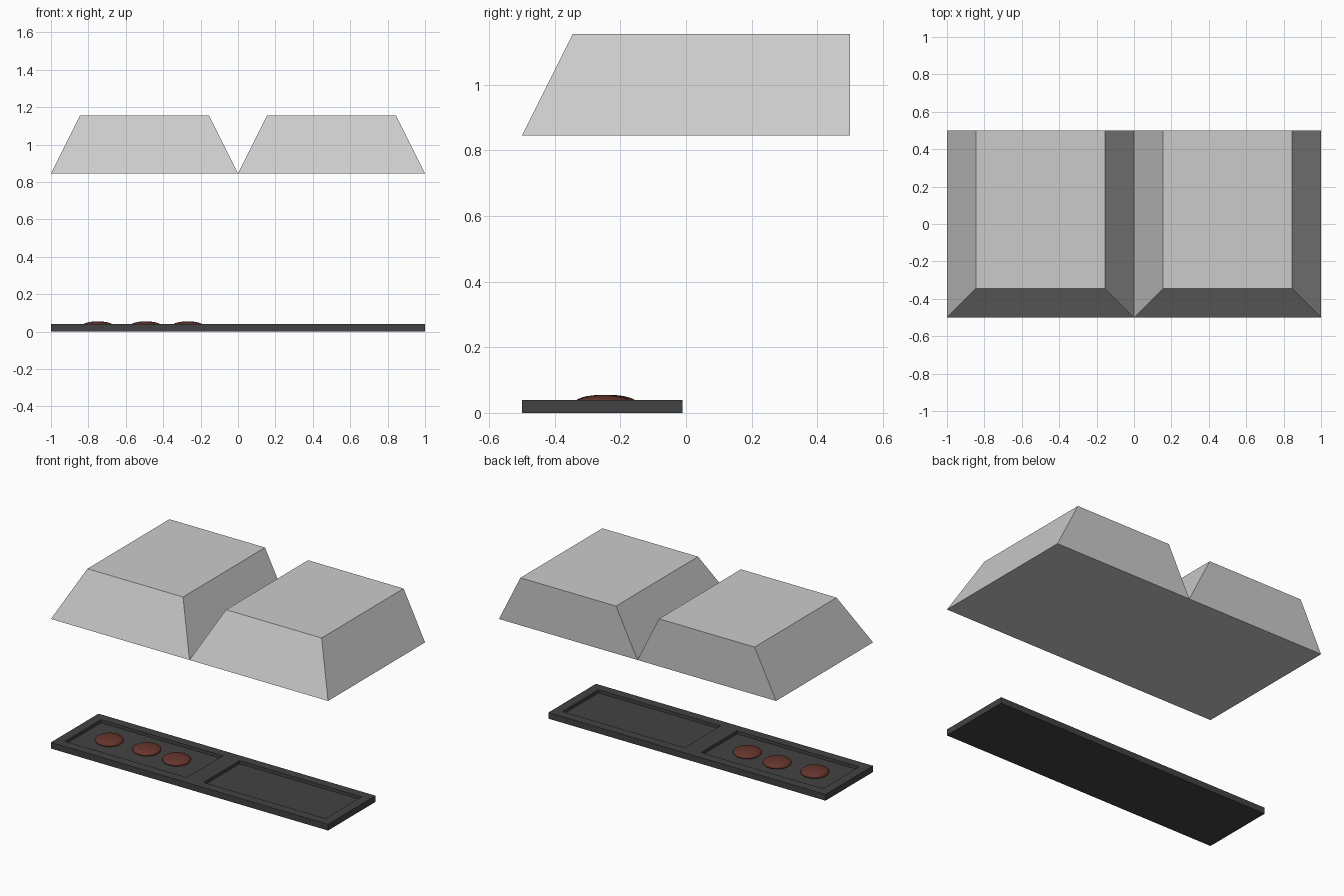
import bpy, bmesh
from mathutils import Matrix

if "Cube" in bpy.data.objects:
    bpy.data.objects.remove(bpy.data.objects["Cube"])


def material(name, rgb):
    m = bpy.data.materials.new(name)
    m.diffuse_color = (*rgb, 1)
    m.use_nodes = True
    m.node_tree.nodes["Principled BSDF"].inputs["Base Color"].default_value = m.diffuse_color
    return m


def finish(bm, name, mat=None):
    bmesh.ops.recalc_face_normals(bm, faces=bm.faces)
    mesh = bpy.data.meshes.new(name)
    bm.to_mesh(mesh)
    bm.free()
    ob = bpy.data.objects.new(name, mesh)
    bpy.context.collection.objects.link(ob)
    if mat:
        mesh.materials.append(mat)
    return ob


def box(name, lo, hi, mat=None):
    bm = bmesh.new()
    bmesh.ops.create_cube(bm, size=1)
    for v in bm.verts:
        v.co = [lo[i] if v.co[i] < 0 else hi[i] for i in range(3)]
    return finish(bm, name, mat)


iron = material("dark_iron", (0.055, 0.055, 0.055))
meat = material("cooked_meat", (0.13, 0.035, 0.025))

# Twin extractor hoods: sloped front and sides, upright back
for side, cx in (("left", -0.5), ("right", 0.5)):
    hood = box(f"hood_{side}", (cx - 0.5, -0.5, 0.845), (cx + 0.5, 0.5, 1.155))
    for v in hood.data.vertices:
        if v.co.z > 1:
            v.co.x += 0.155 if v.co.x < cx else -0.155
            if v.co.y < 0:
                v.co.y += 0.155

# Griddle slab with two sunken trays
griddle = box("griddle", (-1, -0.5, 0), (1, -0.01, 0.04), iron)
bm = bmesh.new()
bm.from_mesh(griddle.data)
middle = [e for e in bm.edges if abs(e.verts[0].co.x - e.verts[1].co.x) > 1]
bmesh.ops.subdivide_edges(bm, edges=middle, cuts=1, use_grid_fill=True)
tops = [f for f in bm.faces if f.calc_center_median().z > 0.039]
bmesh.ops.inset_individual(bm, faces=tops, thickness=0.06, use_even_offset=True)
bmesh.ops.inset_individual(bm, faces=tops, thickness=0.0005, depth=-0.02,
                           use_even_offset=True)
bm.to_mesh(griddle.data)
bm.free()

# Patties cooking on the left tray
for i, (x, y) in enumerate([(-0.75, -0.255), (-0.493, -0.235), (-0.268, -0.25)]):
    bm = bmesh.new()
    bmesh.ops.create_uvsphere(bm, u_segments=32, v_segments=16, radius=1,
                              matrix=Matrix.LocRotScale((x, y, 0.03), None, (0.085, 0.085, 0.025)))
    patty = finish(bm, f"patty_{i + 1}", meat)
    patty.data.polygons.foreach_set("use_smooth", [True] * len(patty.data.polygons))
